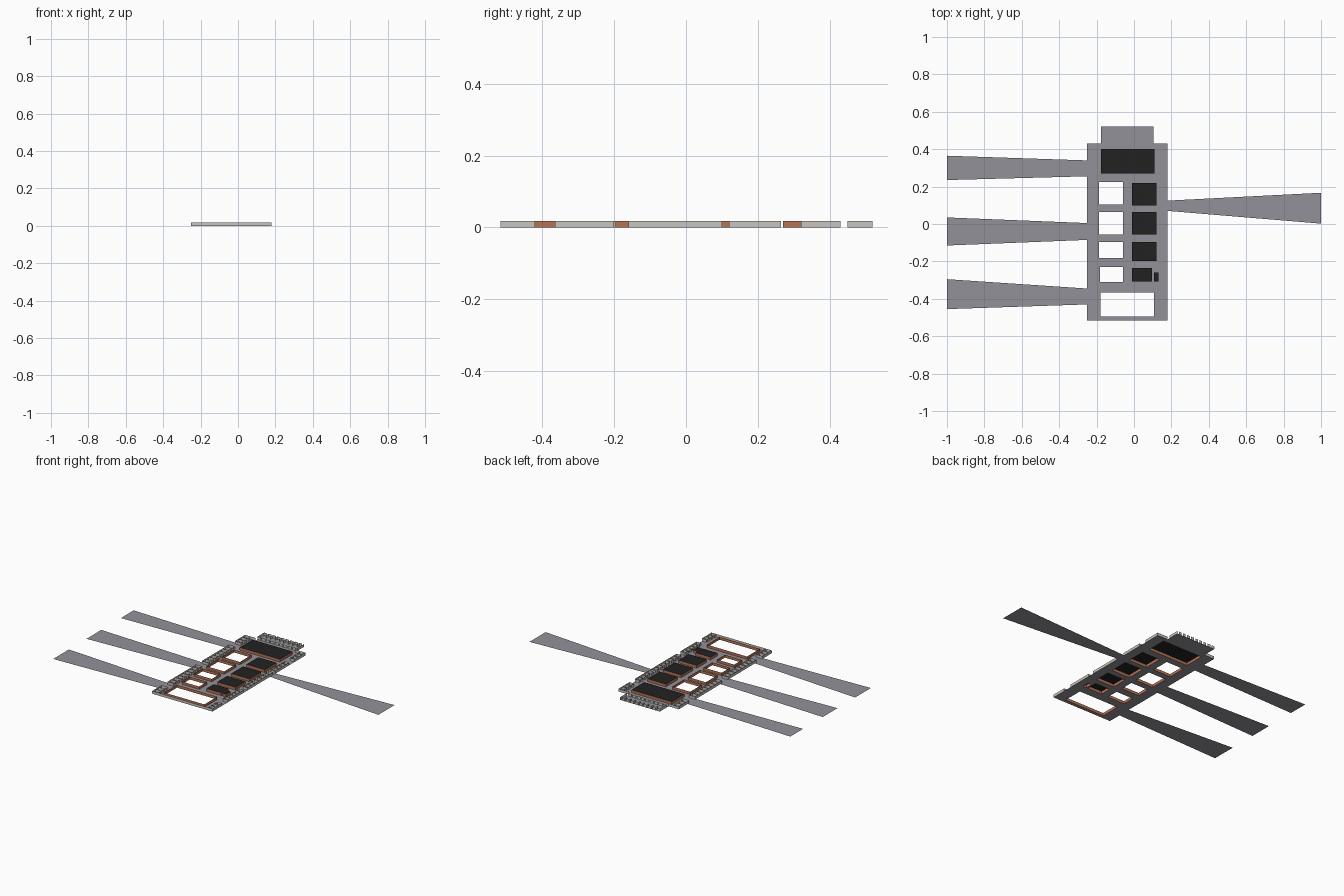
import bpy, bmesh, math

if "Cube" in bpy.data.objects:
    bpy.data.objects.remove(bpy.data.objects["Cube"])

H = 0.018  # wall height


def material(name, rgb):
    m = bpy.data.materials.new(name)
    m.diffuse_color = (*rgb, 1)
    m.use_nodes = True
    m.node_tree.nodes["Principled BSDF"].inputs["Base Color"].default_value = m.diffuse_color
    return m


PAVING = material("paving grey", (0.29, 0.285, 0.32))
STONE = material("pale stone", (0.58, 0.55, 0.51))
BRICK = material("brick brown", (0.48, 0.17, 0.09))
ROOF = material("roof black", (0.016, 0.016, 0.016))


def make(name, faces, mat):
    """Object from a list of polygons given as corner points."""
    bm = bmesh.new()
    for f in faces:
        bm.faces.new([bm.verts.new(p) for p in f])
    bmesh.ops.remove_doubles(bm, verts=bm.verts, dist=1e-5)
    me = bpy.data.meshes.new(name)
    bm.to_mesh(me)
    bm.free()
    me.materials.append(mat)
    ob = bpy.data.objects.new(name, me)
    bpy.context.collection.objects.link(ob)
    return ob


def wall(x0, y0, x1, y1, z0=0.0, z1=H):
    return [(x0, y0, z0), (x1, y1, z0), (x1, y1, z1), (x0, y0, z1)]


def flat(x0, y0, x1, y1, z=0.0):
    return [(x0, y0, z), (x1, y0, z), (x1, y1, z), (x0, y1, z)]


def runs(a, b, gaps):
    """Split the span a..b into pieces that leave the gaps open."""
    out, s = [], a
    for g0, g1 in sorted(gaps):
        out.append((s, g0))
        s = g1
    return out + [(s, b)]


# Building blocks: x0, y0, x1, y1
roofed = [(-0.177, 0.27, 0.11, 0.40), (-0.01, 0.10, 0.12, 0.22),
          (-0.01, -0.055, 0.12, 0.065), (-0.01, -0.197, 0.12, -0.095),
          (-0.01, -0.307, 0.095, -0.235), (0.106, -0.307, 0.13, -0.26)]
open_blocks = [(-0.187, 0.105, -0.06, 0.225), (-0.187, -0.055, -0.06, 0.065),
               (-0.187, -0.182, -0.06, -0.095), (-0.183, -0.31, -0.06, -0.23),
               (-0.18, -0.495, 0.107, -0.365)]
blocks = roofed + open_blocks

# Paved floor with block-shaped openings
X0, X1, Y0, Y1 = -0.25, 0.18, -0.517, 0.43
xs = sorted({X0, X1} | {b[i] for b in blocks for i in (0, 2)})
ys = sorted({Y0, Y1} | {b[i] for b in blocks for i in (1, 3)})
floor = []
for xa, xb in zip(xs, xs[1:]):
    for ya, yb in zip(ys, ys[1:]):
        cx, cy = (xa + xb) / 2, (ya + yb) / 2
        if not any(b[0] < cx < b[2] and b[1] < cy < b[3] for b in blocks):
            floor.append(flat(xa, ya, xb, yb))
make("paved_floor", floor, PAVING)
make("north_annex_floor", [flat(-0.177, Y1, 0.105, 0.52)], PAVING)

# Brown walls round each block
for n, (a, b, c, d) in enumerate(blocks):
    make(f"block_walls_{n + 1}", [wall(a, b, c, b), wall(c, b, c, d),
                                  wall(c, d, a, d), wall(a, d, a, b)], BRICK)

# Black roofs, lightly ridged
for n, (a, b, c, d) in enumerate(roofed):
    k = max(2, 2 * round((c - a) / 0.02))
    step = (c - a) / k
    z = [H - 0.001 * (i % 2) for i in range(k + 1)]
    make(f"ridged_roof_{n + 1}",
         [[(a + i * step, b, z[i]), (a + (i + 1) * step, b, z[i + 1]),
           (a + (i + 1) * step, d, z[i + 1]), (a + i * step, d, z[i])]
          for i in range(k)], ROOF)

# Outer walls with gateways
west_gaps = [(-0.42, -0.36), (-0.07, -0.01), (0.265, 0.325)]
east_gaps = [(-0.42, -0.365), (-0.2, -0.16), (0.1, 0.12), (0.265, 0.32)]
outer = [wall(X0, Y0, X1, Y0)]
outer += [wall(X0, a, X0, b) for a, b in runs(Y0, Y1, west_gaps)]
outer += [wall(X1, a, X1, b) for a, b in runs(Y0, Y1, east_gaps)]
outer += [wall(X0, Y1, -0.177, Y1), wall(0.105, Y1, X1, Y1)]
make("outer_walls", outer, STONE)


# Side rows of small rooms: cross walls and a back wall with doorways
def room_row(name, x_out, x_in, gaps, pitch):
    faces = []
    for a, b in runs(Y0, Y1, gaps):
        n = max(1, round((b - a) / pitch))
        s = (b - a) / n
        for i in range(n + 1):
            faces.append(wall(x_out, a + i * s, x_in, a + i * s))
        for i in range(n):
            y = a + i * s
            faces.append(wall(x_in, y, x_in, y + s * 0.65))
    make(name, faces, STONE)


room_row("west_rooms", X0, -0.207, west_gaps, 0.035)
room_row("east_rooms", X1, 0.147, east_gaps, 0.035)

# North annex: side walls and a comb of short stalls
annex = [wall(-0.177, 0.45, -0.177, 0.52), wall(0.105, 0.45, 0.105, 0.52)]
n = 9
s = 0.282 / n
for i in range(n):
    x = -0.177 + i * s
    annex.append(wall(x, 0.52, x + s * 0.65, 0.52))
    annex.append(wall(x, 0.495, x, 0.52))
    annex.append(wall(x, 0.45, x + s * 0.8, 0.45))
make("north_annex_walls", annex, STONE)

# Flared approach roads: inner x, y low/high, outer x, y low/high
roads = [("west_road_north", X0, 0.255, 0.34, -1, 0.235, 0.365),
         ("west_road_middle", X0, -0.085, 0.005, -1, -0.115, 0.035),
         ("west_road_south", X0, -0.43, -0.345, -1, -0.455, -0.295),
         ("east_road", X1, 0.07, 0.125, 1, 0.002, 0.167)]
for name, xi, a, b, xo, c, d in roads:
    pts = [(xo, c, 0), (xi, a, 0), (xi, b, 0), (xo, d, 0)]
    make(name, [pts if xo < xi else pts[::-1]], PAVING)
